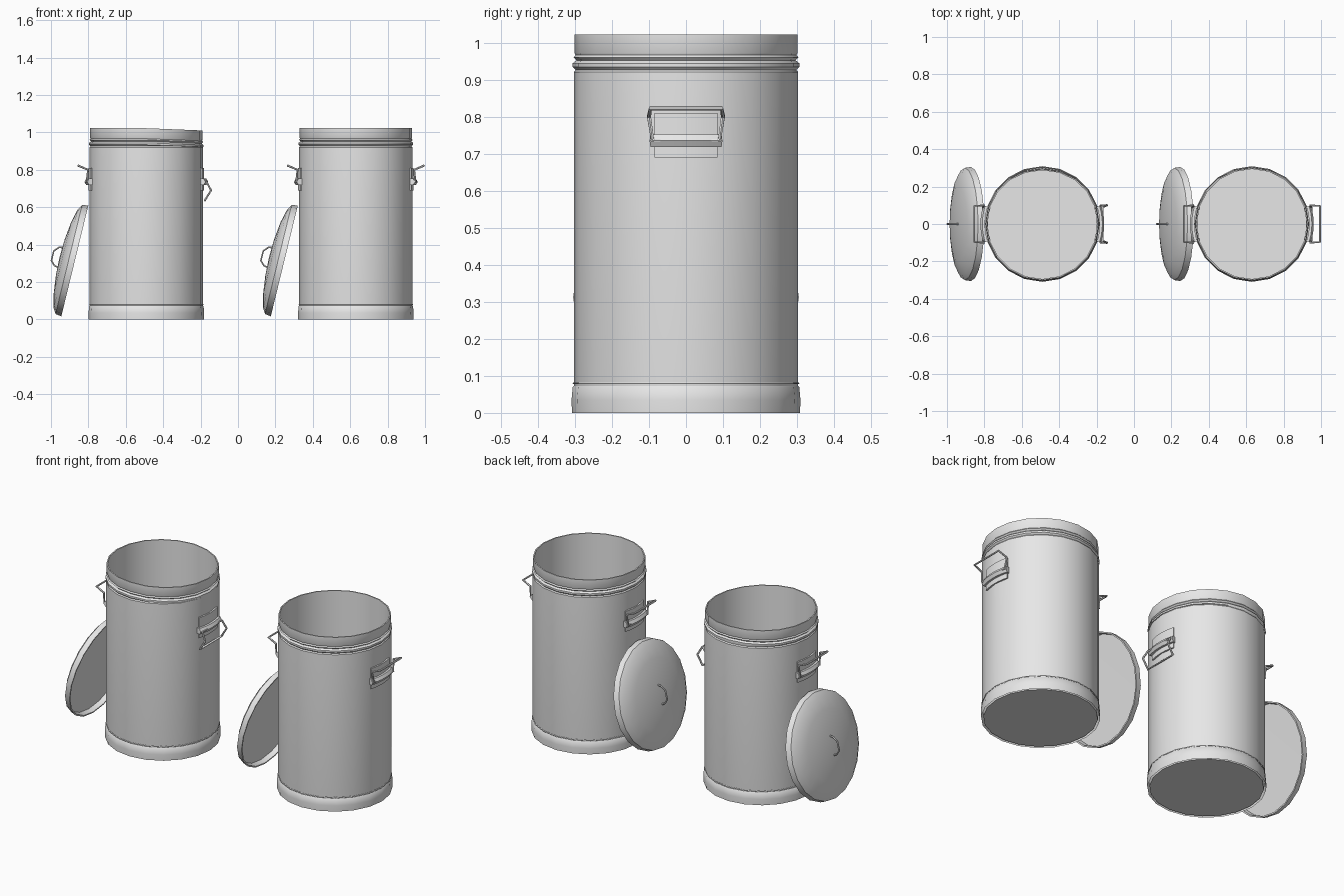
import bpy, bmesh, math
from mathutils import Matrix, Vector

cube = bpy.data.objects.get("Cube")
if cube:
    bpy.data.objects.remove(cube)

SIDES = 20
BODY_R = 0.303

metal = bpy.data.materials.new("galvanised_grey")
metal.use_nodes = True
metal.diffuse_color = (0.8, 0.8, 0.8, 1)
metal.node_tree.nodes["Principled BSDF"].inputs["Base Color"].default_value = (0.8, 0.8, 0.8, 1)


def finish(obj, matrix, angle):
    """Place, colour and smooth a part."""
    obj.matrix_world = matrix
    obj.data.materials.clear()
    obj.data.materials.append(metal)
    bpy.ops.object.select_all(action='DESELECT')
    obj.select_set(True)
    bpy.context.view_layer.objects.active = obj
    if obj.type == 'CURVE':
        bpy.ops.object.convert(target='MESH')
    bpy.ops.object.shade_smooth_by_angle(angle=math.radians(angle))
    return obj


def add_mesh(name, bm, matrix, angle):
    mesh = bpy.data.meshes.new(name)
    bm.to_mesh(mesh)
    bm.free()
    obj = bpy.data.objects.new(name, mesh)
    bpy.context.collection.objects.link(obj)
    return finish(obj, matrix, angle)


def lathe(name, profile, matrix, angle=40, warp=None):
    """Revolve (radius, height) points about z; zero radius closes to a pole."""
    bm = bmesh.new()
    verts = [bm.verts.new((r, 0, z)) for r, z in profile]
    edges = [bm.edges.new(pair) for pair in zip(verts, verts[1:])]
    bmesh.ops.spin(bm, geom=verts + edges, cent=(0, 0, 0), axis=(0, 0, 1),
                   angle=math.tau, steps=SIDES, use_duplicate=False)
    bmesh.ops.remove_doubles(bm, verts=bm.verts, dist=0.0005)
    bmesh.ops.recalc_face_normals(bm, faces=bm.faces)
    if warp:
        for v in bm.verts:
            warp(v.co)
    return add_mesh(name, bm, matrix, angle)


def wire(name, points, radius, matrix, cyclic=False, caps=True):
    curve = bpy.data.curves.new(name, 'CURVE')
    curve.dimensions = '3D'
    curve.bevel_depth = radius
    curve.bevel_resolution = 1
    curve.use_fill_caps = caps
    spline = curve.splines.new('POLY')
    spline.points.add(len(points) - 1)
    for p, co in zip(spline.points, points):
        p.co = (*co, 1)
    spline.use_cyclic_u = cyclic
    obj = bpy.data.objects.new(name, curve)
    bpy.context.collection.objects.link(obj)
    return finish(obj, matrix, 50)


def arc(radius, half_angle, z, steps=6):
    angles = [half_angle * (2 * i / steps - 1) for i in range(steps + 1)]
    return [(radius * math.cos(a), radius * math.sin(a), z) for a in angles]


def bracket_plate(name, matrix):
    """Curved plate wrapped on the wall."""
    bm = bmesh.new()
    rows = [[bm.verts.new(p) for p in arc(r, 0.28, z)]
            for r, z in ((0.298, 0.69), (0.309, 0.69), (0.309, 0.81), (0.298, 0.81))]
    for low, high in zip(rows, rows[1:]):
        for i in range(len(low) - 1):
            bm.faces.new((low[i], low[i + 1], high[i + 1], high[i]))
    for i in (0, -1):
        bm.faces.new([row[i] for row in rows])
    bmesh.ops.recalc_face_normals(bm, faces=bm.faces)
    return add_mesh(name, bm, matrix, 40)


RAISED = [(0.318, 0.09, 0.735), (0.312, 0.1, 0.80), (0.364, 0.096, 0.822)]
HANGING = [(0.322, 0.09, 0.735), (0.346, 0.1, 0.69), (0.312, 0.1, 0.635)]


def carry_handle(name, matrix, bail):
    bracket_plate(name + "_plate", matrix)
    wire(name + "_sleeve", arc(0.311, 0.305, 0.735), 0.02, matrix)
    loop = bail + [(x, -y, z) for x, y, z in reversed(bail)]
    wire(name + "_bail", loop, 0.006, matrix, cyclic=True)


def rim_dent(co):
    """Push the back of the rim in and let the right edge sag."""
    if co.z > 0.93:
        co.y -= 0.07 * max(0, co.y - 0.2)
        co.z -= 0.012 * max(0, co.x) / BODY_R


BODY = [(0, 0.002), (0.296, 0.002), (BODY_R, 0.06), (BODY_R, 0.92), (0.298, 0.926),
        (0.306, 0.934), (0.306, 0.944), (0.296, 0.952), (0.304, 0.960), (0.298, 0.966),
        (0.301, 0.972), (0.301, 1.022), (0.294, 1.022), (0.294, 0.03), (0, 0.03)]
BASE = [(0.308, 0), (0.309, 0.035), (0.306, 0.07), (0.299, 0.077)]
LID = [(0, 0.084), (0.1, 0.08), (0.2, 0.068), (0.272, 0.05), (0.3, 0.033), (0.305, 0),
       (0.297, 0), (0.294, 0.03), (0, 0.032)]
LID_GRIP = [(0.055, 0, 0.078), (0.05, 0, 0.10), (0.025, 0, 0.122),
            (-0.028, 0, 0.122), (-0.05, 0, 0.10), (-0.055, 0, 0.078)]


def bin_set(side, x, right_bail, warp=None):
    place = Matrix.Translation((x, 0, 0))
    lathe(side + "_bin_body", BODY, place, 35, warp)
    lathe(side + "_bin_base_band", BASE, place, 120)
    # thin seam bead above the base band
    wire(side + "_bin_base_bead", arc(BODY_R, math.pi * (1 - 1 / SIDES), 0.08, SIDES - 1),
         0.003, place @ Matrix.Rotation(math.pi / SIDES, 4, 'Z'), cyclic=True)
    # handles on both sides
    carry_handle(side + "_bin_outer_handle", place, right_bail)
    carry_handle(side + "_bin_inner_handle", place @ Matrix.Rotation(math.pi, 4, 'Z'), RAISED)
    # lid leaning against the wall
    lean = place @ Matrix.Translation((-0.3825, 0, 0.3125)) @ \
        Matrix.Rotation(math.radians(-76.3), 4, 'Y')
    lathe(side + "_lid", LID, lean, 40)
    wire(side + "_lid_grip", LID_GRIP, 0.005, lean)


bin_set("right", -0.49, HANGING, rim_dent)
bin_set("left", 0.63, RAISED)
